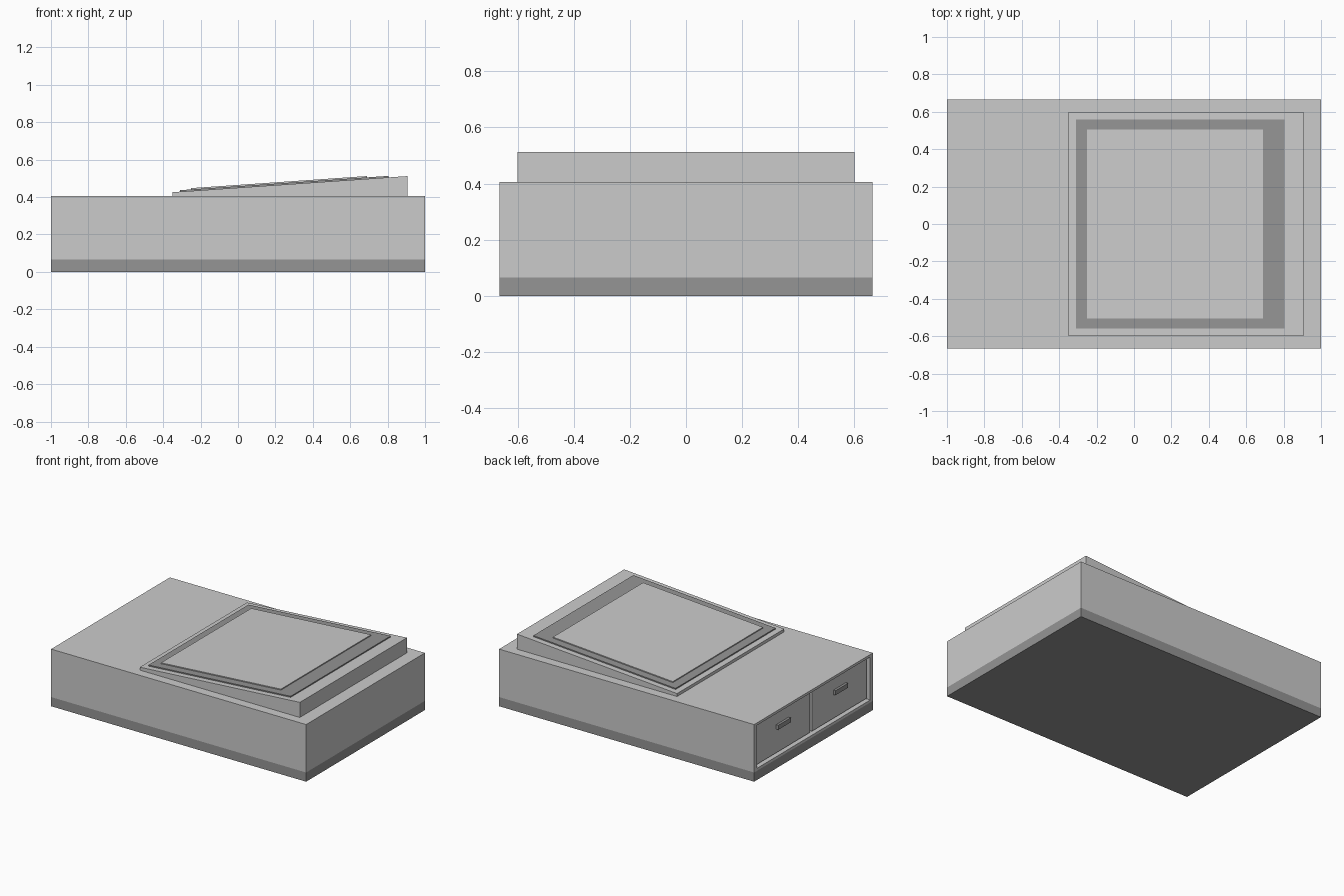
import bpy, bmesh
from mathutils import Vector

if "Cube" in bpy.data.objects:
    bpy.data.objects.remove(bpy.data.objects["Cube"])


def material(name, v):
    m = bpy.data.materials.new(name)
    m.diffuse_color = (v, v, v, 1)
    m.use_nodes = True
    m.node_tree.nodes["Principled BSDF"].inputs["Base Color"].default_value = m.diffuse_color
    return m


DARK = material("dark_trim", 0.3)
PANEL = material("panel_grey", 0.55)


def finish(name, bm, mat=None):
    bmesh.ops.recalc_face_normals(bm, faces=bm.faces[:])
    me = bpy.data.meshes.new(name)
    bm.to_mesh(me)
    bm.free()
    ob = bpy.data.objects.new(name, me)
    bpy.context.collection.objects.link(ob)
    if mat:
        me.materials.append(mat)
    return ob


def box(name, x, y, z, mat=None):
    lo, hi = zip(x, y, z)
    bm = bmesh.new()
    bmesh.ops.create_cube(bm, size=1)
    for v in bm.verts:
        v.co = Vector([hi[i] if v.co[i] > 0 else lo[i] for i in range(3)])
    return finish(name, bm, mat)


def side_profile(name, pts, half_y, mat=None):
    """Extrude an x-z outline across the width."""
    bm = bmesh.new()
    f = bm.faces.new([bm.verts.new((px, -half_y, pz)) for px, pz in pts])
    r = bmesh.ops.extrude_face_region(bm, geom=[f])
    vs = [g for g in r["geom"] if isinstance(g, bmesh.types.BMVert)]
    bmesh.ops.translate(bm, verts=vs, vec=(0, 2 * half_y, 0))
    return finish(name, bm, mat)


HY = 0.665

# Dark plinth
box("plinth", (-1, 1), (-HY, HY), (0, 0.065), DARK)

# Main body with a shallow recess pushed into its left end
body = box("body", (-1, 1), (-HY, HY), (0.065, 0.405))
bm = bmesh.new()
bm.from_mesh(body.data)
end = min(bm.faces, key=lambda f: f.calc_center_median().x)
bmesh.ops.inset_region(bm, faces=[end], thickness=0.025)
for v in end.verts:
    v.co.y = 0.635 if v.co.y > 0 else -0.635
r = bmesh.ops.extrude_discrete_faces(bm, faces=[end])
bmesh.ops.translate(bm, verts=r["faces"][0].verts[:], vec=(0.045, 0, 0))
bm.to_mesh(body.data)
bm.free()

# Pair of doors in the recess, each with a bar handle
for side, s in (("left", 1), ("right", -1)):
    ys = sorted((s * 0.01, s * 0.622))
    box(side + "_door", (-0.98, -0.955), ys, (0.094, 0.376))
    c = s * 0.32
    box(side + "_handle", (-0.997, -0.98), (c - 0.07, c + 0.07), (0.262, 0.294), DARK)

# Sloping wedge on top
x0, x1, z0, z1 = -0.35, 0.905, 0.426, 0.512


def slope(x):
    return z0 + (z1 - z0) * (x - x0) / (x1 - x0)


side_profile("wedge", [(x0, 0.405), (x1, 0.405), (x1, z1), (x0, z0)], 0.6)


# Thin plates stacked on the slope
def plate(name, a, b, half_y, low, high, mat):
    side_profile(name, [(a, slope(a) + low), (b, slope(b) + low),
                        (b, slope(b) + high), (a, slope(a) + high)], half_y, mat)


plate("panel_border", -0.31, 0.805, 0.56, 0, 0.008, DARK)
plate("top_panel", -0.25, 0.69, 0.505, 0.008, 0.015, PANEL)
